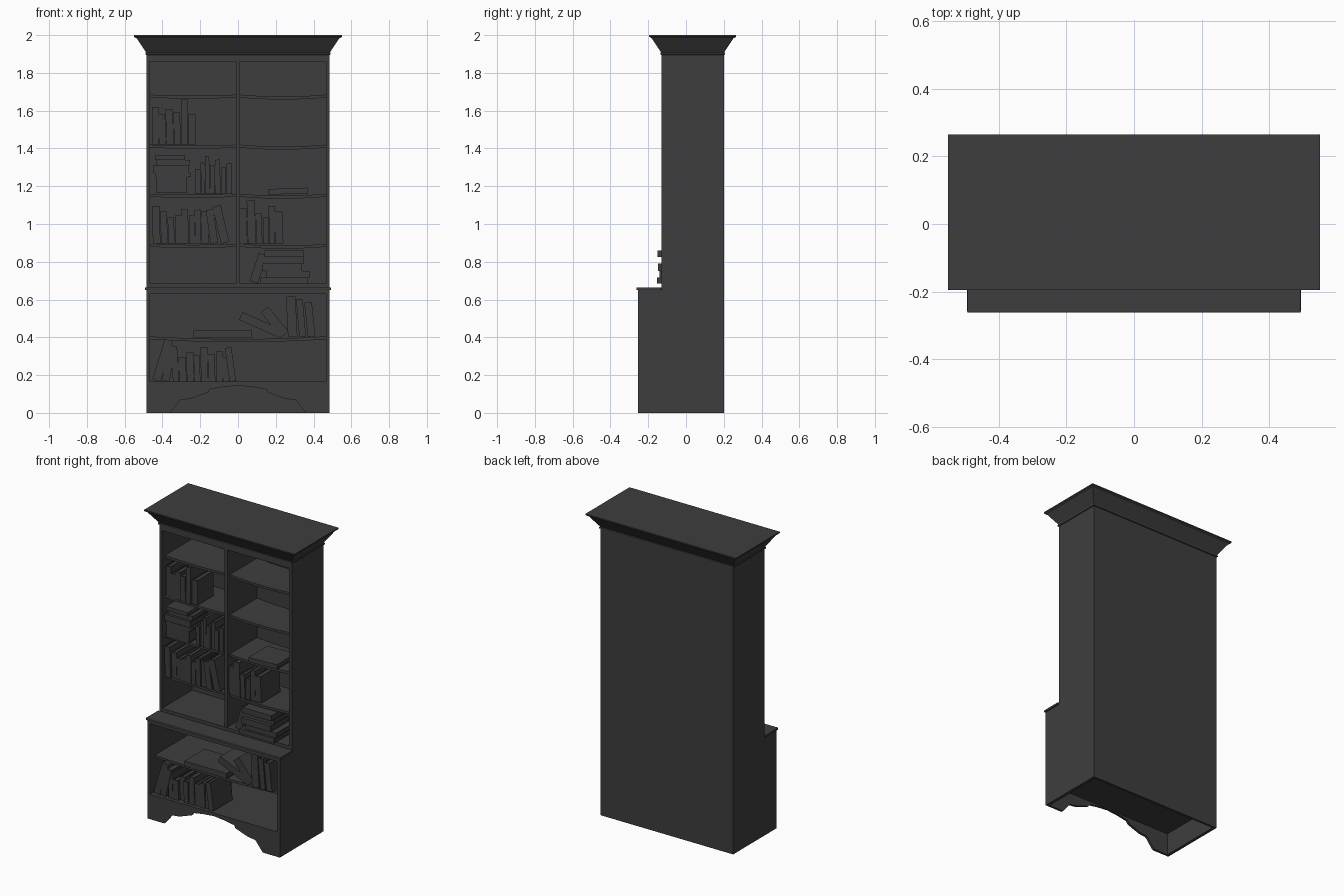
import bpy
import bmesh
import random
from math import radians
from mathutils import Matrix, Vector

cube = bpy.data.objects.get("Cube")
if cube:
    bpy.data.objects.remove(cube, do_unlink=True)
random.seed(4)

paint = bpy.data.materials.new("dark_charcoal")
paint.use_nodes = True
charcoal = (0.048, 0.048, 0.048, 1)
paint.diffuse_color = charcoal
paint.node_tree.nodes["Principled BSDF"].inputs["Base Color"].default_value = charcoal

# Main dimensions
SIDE, INNER = 0.485, 0.465
BACK, INNER_BACK = 0.2, 0.185
LOW_FRONT, UP_FRONT = -0.255, -0.13
LEDGE, CORNICE = 0.65, 1.9


def finish(name, bm):
    bmesh.ops.recalc_face_normals(bm, faces=bm.faces)
    mesh = bpy.data.meshes.new(name)
    bm.to_mesh(mesh)
    bm.free()
    mesh.materials.append(paint)
    obj = bpy.data.objects.new(name, mesh)
    bpy.context.collection.objects.link(obj)
    return obj


def add_box(bm, x, y, z):
    """Box from (min, max) pairs on each axis."""
    made = bmesh.ops.create_cube(bm, size=1)["verts"]
    for v in made:
        v.co = [pair[0] if c < 0 else pair[1] for c, pair in zip(v.co, (x, y, z))]


def box(name, x, y, z):
    bm = bmesh.new()
    add_box(bm, x, y, z)
    return finish(name, bm)


def extrude_outline(name, points, shift):
    bm = bmesh.new()
    face = bm.faces.new([bm.verts.new(p) for p in points])
    made = bmesh.ops.extrude_face_region(bm, geom=[face])["geom"]
    moved = [g for g in made if isinstance(g, bmesh.types.BMVert)]
    bmesh.ops.translate(bm, verts=moved, vec=shift)
    return finish(name, bm)


def shelf(name, x0, x1, front, top, sag, steps=10):
    """Thin plank that bows downwards between its ends."""
    bm = bmesh.new()
    rings = []
    for i in range(steps + 1):
        t = i / steps
        x, z = x0 + (x1 - x0) * t, top - sag * 4 * t * (1 - t)
        rings.append([bm.verts.new((x, y, z - d)) for y, d in
                      ((front, 0), (INNER_BACK, 0), (INNER_BACK, 0.016), (front, 0.016))])
    for a, b in zip(rings, rings[1:]):
        for k in range(4):
            n = (k + 1) % 4
            bm.faces.new((a[k], a[n], b[n], b[k]))
    bm.faces.new(rings[0])
    bm.faces.new(rings[-1])
    return finish(name, bm)


# Cabinet sides: deep below, shallow above
outline = [(LOW_FRONT, 0), (BACK, 0), (BACK, CORNICE), (UP_FRONT, CORNICE),
           (UP_FRONT, LEDGE), (LOW_FRONT, LEDGE)]
for label, x, shift in (("right_side", -SIDE, 0.02), ("left_side", SIDE, -0.02)):
    extrude_outline(label, [(x, y, z) for y, z in outline], (shift, 0, 0))

# Back, floor, dividing boards and top rail
width = (-INNER, INNER)
box("back_panel", width, (INNER_BACK, BACK), (0, CORNICE))
box("cabinet_floor", width, (LOW_FRONT + 0.015, INNER_BACK), (0.145, 0.165))
box("lower_cabinet_top", width, (LOW_FRONT, INNER_BACK), (0.63, LEDGE))
box("upper_cabinet_floor", width, (UP_FRONT, INNER_BACK), (LEDGE, 0.685))
box("upper_cabinet_top", width, (UP_FRONT, INNER_BACK), (1.86, CORNICE))
box("centre_divider", (-0.01, 0.01), (UP_FRONT + 0.005, INNER_BACK), (0.685, 1.86))

# Ledge with a softened lip
ledge = box("ledge", (-0.493, 0.493), (-0.262, UP_FRONT), (LEDGE, 0.665))
bevel = ledge.modifiers.new("soft_lip", "BEVEL")
bevel.width, bevel.segments = 0.004, 2

# Apron with a stepped arch, mirrored about the middle
arch = [(0.36, 0), (0.305, 0.068), (0.25, 0.075), (0.16, 0.107), (0.15, 0.125), (0.08, 0.137)]
half = [(INNER, 0.165), (INNER, 0)] + arch
profile = half + [(0, 0.145)] + [(-x, z) for x, z in reversed(half)]
extrude_outline("arched_apron", [(x, LOW_FRONT, z) for x, z in profile], (0, 0.015, 0))

# Cornice: stacked outlines that flare outwards
bm = bmesh.new()
rings = []
for out, z in ((0, 1.895), (0.006, 1.897), (0.006, 1.906), (0.002, 1.909),
               (0.052, 1.984), (0.061, 1.988), (0.065, 1.992), (0.065, 2)):
    x, f, b = SIDE + out, UP_FRONT - out, BACK + out
    rings.append([bm.verts.new((px, py, z)) for px, py in ((-x, f), (x, f), (x, b), (-x, b))])
for a, b in zip(rings, rings[1:]):
    for k in range(4):
        n = (k + 1) % 4
        bm.faces.new((a[k], a[n], b[n], b[k]))
bm.faces.new(rings[0])
bm.faces.new(rings[-1])
finish("cornice", bm)

# Shelves
LEVELS = (0.895, 1.16, 1.42, 1.685)
for n, level in enumerate(LEVELS):
    shelf(f"right_shelf_{n}", -INNER, -0.01, UP_FRONT + 0.03, level, 0.005)
    shelf(f"left_shelf_{n}", 0.01, INNER, UP_FRONT + 0.03, level, 0.01)
shelf("lower_shelf", -INNER, INNER, LOW_FRONT + 0.05, 0.405, 0.014)


def book(name, x, z, thick, tall, front, depth=0.18, lean=0):
    """Cover boards, spine and recessed pages; lean is in degrees towards +x."""
    bm = bmesh.new()
    x0, x1 = (-thick, 0) if lean > 0 else (0, thick)
    c = min(0.005, thick * 0.15)
    add_box(bm, (x0, x0 + c), (c, depth), (0, tall))
    add_box(bm, (x1 - c, x1), (c, depth), (0, tall))
    add_box(bm, (x0, x1), (0, c), (0, tall))
    add_box(bm, (x0 + c, x1 - c), (c, depth - c), (c, tall - c))
    turn = Matrix.Rotation(radians(lean), 4, "Y")
    bm.transform(Matrix.Translation(Vector((x, front, z))) @ turn)
    finish(name, bm)


def book_row(name, x0, x1, z, front, depth, talls):
    """Upright books of slightly varied thickness filling x0 to x1."""
    shares = [random.uniform(0.8, 1.2) for _ in talls]
    x = x0
    for i, (share, tall) in enumerate(zip(shares, talls)):
        w = (x1 - x0) * share / sum(shares)
        book(f"{name}_{i}", x, z, w * 0.94, tall, front + random.uniform(0, 0.02), depth,
             random.uniform(-2, 0))
        x += w


def book_stack(name, z, front, depth, layers):
    """Books lying flat, each given as left end, length and thickness."""
    for i, (x, length, thick) in enumerate(layers):
        book(f"{name}_{i}", x, z, thick, length, front + random.uniform(-0.01, 0.02), depth, 90)
        z += thick


# Upright books on the upper shelves and cabinet floor
near = UP_FRONT + 0.01
book_row("top_book", -0.455, -0.222, LEVELS[2], near, 0.17,
         (0.2, 0.16, 0.185, 0.17, 0.24, 0.16))
book_row("middle_book", -0.225, -0.03, LEVELS[1], near, 0.17,
         (0.13, 0.165, 0.2, 0.15, 0.18, 0.14, 0.16))
book_row("third_book", -0.45, -0.15, LEVELS[0], near, 0.2,
         (0.2, 0.17, 0.14, 0.15, 0.185, 0.15, 0.18, 0.17))
book_row("left_book", 0.012, 0.243, LEVELS[0], near, 0.2,
         (0.19, 0.23, 0.16, 0.14, 0.2, 0.17))
book_row("floor_book", -0.345, -0.045, 0.165, LOW_FRONT + 0.02, 0.23,
         (0.17, 0.13, 0.155, 0.14, 0.18, 0.145, 0.16, 0.13))

# Flat piles
book_stack("middle_pile", LEVELS[1] + 0.005, near, 0.19,
           [(-0.435, 0.165, 0.085), (-0.44, 0.19, 0.02), (-0.45, 0.19, 0.04),
            (-0.435, 0.18, 0.03), (-0.44, 0.16, 0.025)])
book_stack("cabinet_pile", 0.685, -0.145, 0.2,
           [(0.12, 0.25, 0.033), (0.15, 0.23, 0.032), (0.13, 0.21, 0.04),
            (0.12, 0.23, 0.035), (0.14, 0.21, 0.036)])
book("resting_book", 0.16, LEVELS[1] - 0.005, 0.03, 0.21, near, 0.2, 88)
book("lower_flat_book", -0.235, 0.4, 0.035, 0.31, -0.225, 0.21, 90)

# Leaning books: left or right foot, level, thickness, height, front, lean
leaning = [
    (-0.09, LEVELS[0], 0.045, 0.2, near, -13), (-0.145, LEVELS[0], 0.04, 0.18, near, -8),
    (0.105, 0.685, 0.045, 0.155, near, 18),
    (0.225, 0.395, 0.045, 0.24, -0.22, -66), (0.23, 0.4, 0.05, 0.17, -0.22, -40),
    (0.265, 0.4, 0.05, 0.215, -0.23, -3), (0.325, 0.4, 0.035, 0.2, -0.23, -5),
    (0.37, 0.4, 0.04, 0.185, -0.23, -6),
    (-0.41, 0.165, 0.045, 0.225, -0.235, 17), (-0.365, 0.165, 0.04, 0.19, -0.235, 13),
    (-0.045, 0.165, 0.035, 0.18, -0.24, -8),
]
for i, (x, z, thick, tall, front, lean) in enumerate(leaning):
    book(f"leaning_book_{i}", x, z, thick, tall, front, 0.2, lean)
